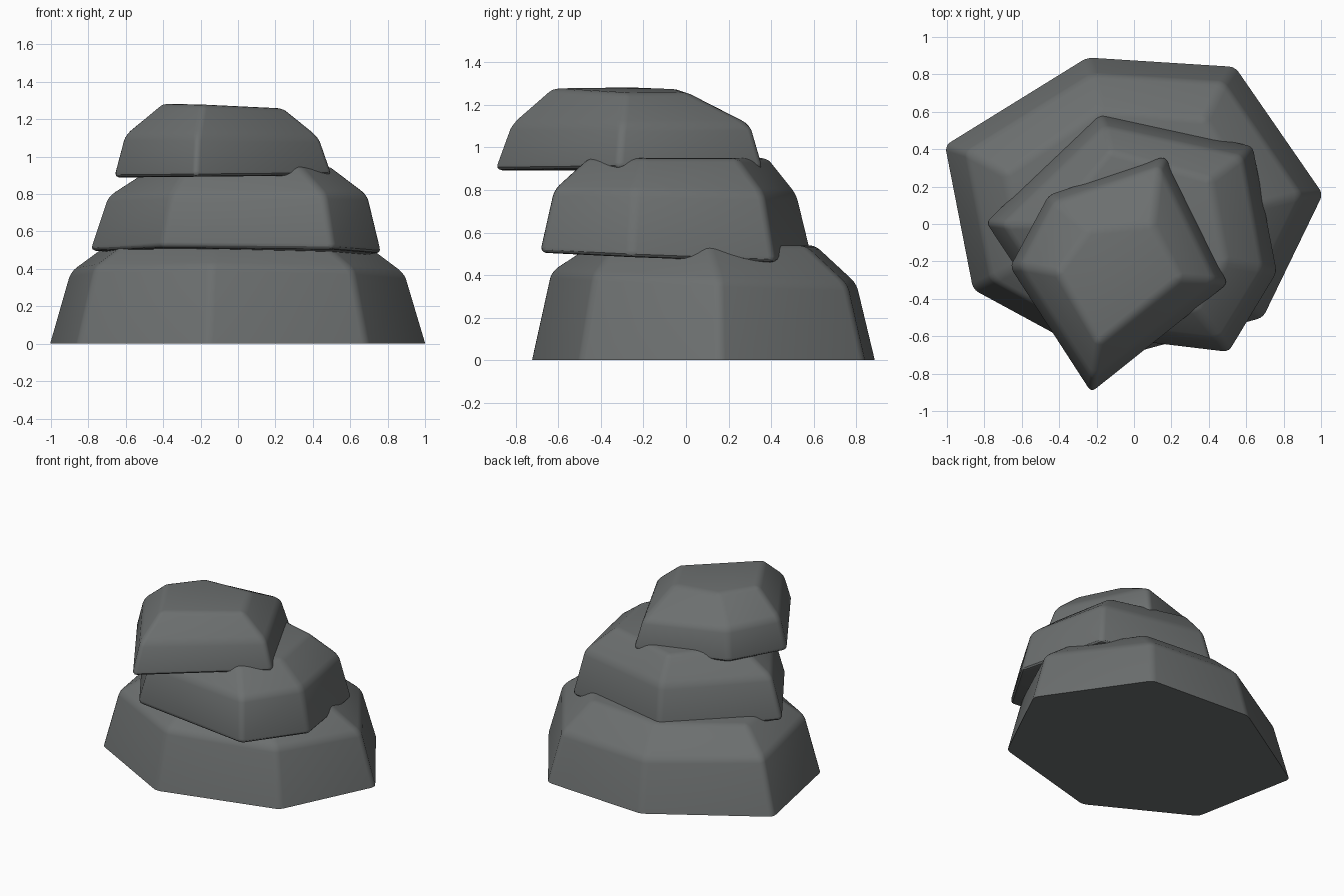
import bpy, bmesh, math

if "Cube" in bpy.data.objects:
    bpy.data.objects.remove(bpy.data.objects["Cube"])

stone = bpy.data.materials.new("dark grey stone")
stone.diffuse_color = (0.15, 0.16, 0.16, 1)
stone.use_nodes = True
stone.node_tree.nodes["Principled BSDF"].inputs["Base Color"].default_value = stone.diffuse_color


def rock(name, outline, crown, shoulder, z_low, z_mid, z_top, width, grounded=False):
    """Faceted boulder from three rings; each z is (height, x slope, y slope)."""
    cx = sum(p[0] for p in outline) / len(outline)
    cy = sum(p[1] for p in outline) / len(outline)
    middle = [(cx + (x - cx) * shoulder, cy + (y - cy) * shoulder) for x, y in outline]
    bm = bmesh.new()
    rings = []
    for points, (h, sx, sy) in ((outline, z_low), (middle, z_mid), (crown, z_top)):
        rings.append([bm.verts.new((x, y, h + sx * x + sy * y)) for x, y in points])
    n = len(outline)
    for low, high in zip(rings, rings[1:]):
        for i in range(n):
            j = (i + 1) % n
            bm.faces.new((low[i], low[j], high[j], high[i]))
    bm.faces.new(rings[0][::-1])
    bm.faces.new(rings[-1])
    bmesh.ops.recalc_face_normals(bm, faces=bm.faces)
    # Worn edges; a grounded rock keeps its sharp cut base
    edges = [e for e in bm.edges
             if not (grounded and all(v in rings[0] for v in e.verts))]
    bmesh.ops.bevel(bm, geom=edges, offset=width, segments=3, profile=0.5,
                    affect='EDGES', clamp_overlap=True)
    mesh = bpy.data.meshes.new(name)
    bm.to_mesh(mesh)
    bm.free()
    mesh.materials.append(stone)
    obj = bpy.data.objects.new(name, mesh)
    bpy.context.collection.objects.link(obj)
    bpy.ops.object.select_all(action='DESELECT')
    obj.select_set(True)
    bpy.context.view_layer.objects.active = obj
    bpy.ops.object.shade_smooth_by_angle(angle=math.radians(30))


# Wide seven-sided rock on the ground
rock("bottom_rock",
     [(-1.01, 0.42), (-0.86, -0.35), (-0.16, -0.73), (0.69, -0.5),
      (1.01, 0.16), (0.54, 0.84), (-0.25, 0.89)],
     [(-0.69, 0.27), (-0.59, -0.21), (-0.12, -0.45), (0.45, -0.33),
      (0.68, 0.1), (0.38, 0.56), (-0.18, 0.61)],
     0.89, (0, 0, 0), (0.39, -0.01, -0.04), (0.54, 0, 0), 0.03, True)

# Six-sided rock in the middle, tilted slightly backwards
rock("middle_rock",
     [(-0.8, 0.01), (-0.41, -0.58), (0.51, -0.69), (0.77, -0.26),
      (0.64, 0.42), (-0.19, 0.6)],
     [(-0.45, 0.0), (-0.27, -0.4), (0.33, -0.46), (0.49, -0.2),
      (0.41, 0.24), (-0.13, 0.39)],
     0.89, (0.485, -0.015, -0.04), (0.79, 0, -0.02), (0.95, 0, 0), 0.03)

# Five-sided rock on top, overhanging the front
rock("top_rock",
     [(-0.67, -0.23), (-0.23, -0.91), (0.51, -0.32), (0.17, 0.37), (-0.46, 0.16)],
     [(-0.41, -0.26), (-0.19, -0.64), (0.25, -0.29), (0.1, 0.0), (-0.24, -0.03)],
     0.89, (0.895, 0.01, 0), (1.11, -0.01, 0), (1.265, -0.04, -0.01), 0.03)
